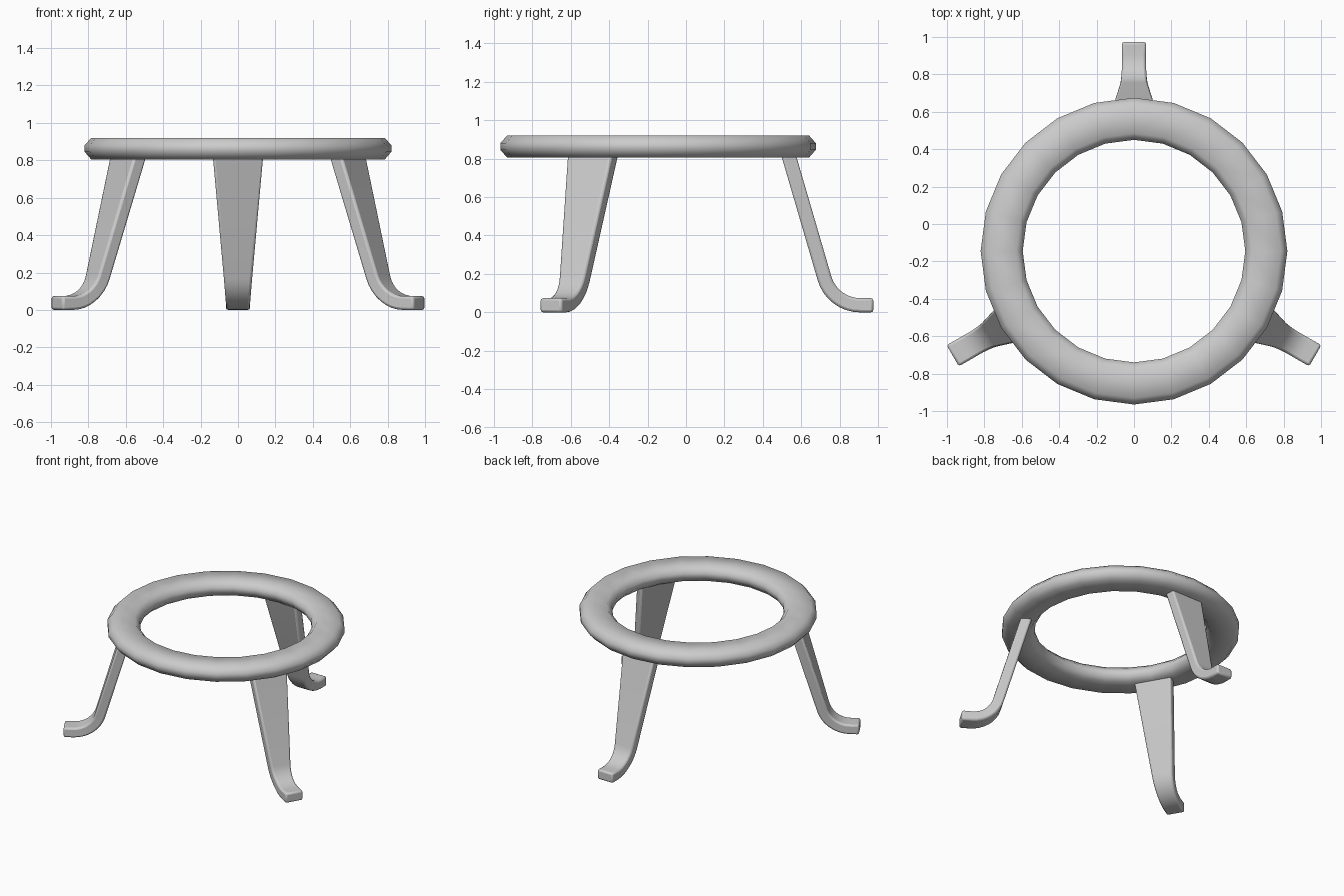
import bpy, bmesh, math
from mathutils import Vector, Matrix

if "Cube" in bpy.data.objects:
    bpy.data.objects.remove(bpy.data.objects["Cube"])

CENTRE = Vector((0, -0.145, 0))


def make_object(name, bm, angle):
    bmesh.ops.recalc_face_normals(bm, faces=bm.faces)
    me = bpy.data.meshes.new(name)
    bm.to_mesh(me)
    bm.free()
    ob = bpy.data.objects.new(name, me)
    bpy.context.collection.objects.link(ob)
    bpy.ops.object.select_all(action='DESELECT')
    bpy.context.view_layer.objects.active = ob
    ob.select_set(True)
    bpy.ops.object.shade_smooth_by_angle(angle=math.radians(angle))
    return ob


def skin(bm, loops, closed):
    # Bridge a series of equal closed vertex loops
    n = len(loops[0])
    count = len(loops) if closed else len(loops) - 1
    for i in range(count):
        a, b = loops[i], loops[(i + 1) % len(loops)]
        for j in range(n):
            k = (j + 1) % n
            bm.faces.new((a[j], a[k], b[k], b[j]))
    if not closed:
        bm.faces.new(loops[0])
        bm.faces.new(loops[-1][::-1])


# Top ring: 24-sided sweep of a chamfered section
section = [(0.82, 0.845), (0.82, 0.88), (0.785, 0.92), (0.63, 0.92),
           (0.595, 0.88), (0.595, 0.845), (0.63, 0.805), (0.785, 0.805)]
bm = bmesh.new()
rings = []
for i in range(24):
    a = math.tau * i / 24
    rings.append([bm.verts.new(CENTRE + Vector((r * math.cos(a), r * math.sin(a), z)))
                  for r, z in section])
skin(bm, rings, True)
make_object("top_ring", bm, 60)

# Leg centreline as (radius, height): straight shank, rounded ankle, flat foot
T = 0.074
slope = Vector((0.28, -0.96)).normalized()
ankle = Vector((0.906, T / 2))
turn = math.acos(slope.x)
tangent = 0.145
R = tangent / math.tan(turn / 2)
top = ankle - slope * ((0.825 - ankle.y) / -slope.y)
path = [(top, slope)]
arc_centre = Vector((ankle.x + tangent, ankle.y + R))
for i in range(9):
    a = turn * (1 - i / 8)
    d = Vector((math.cos(a), -math.sin(a)))
    path.append((arc_centre - Vector((-d.y, d.x)) * R, d))
path.append((Vector((1.119, T / 2)), Vector((1, 0))))


def half_width(z):
    return 0.065 + 0.068 * max(0, (z - 0.06) / 0.75)


# Three flared legs, spaced evenly round the ring
for name, angle in (("back_leg", 0), ("front_left_leg", 120), ("front_right_leg", 240)):
    bm = bmesh.new()
    loops = []
    for p, d in path:
        n = Vector((-d.y, d.x)) * T / 2
        w = half_width(p.y)
        loops.append([bm.verts.new((x, q.x, q.y)) for x, q in
                      ((-w, p - n), (w, p - n), (w, p + n), (-w, p + n))])
    skin(bm, loops, False)
    bm.transform(Matrix.Translation(CENTRE) @ Matrix.Rotation(math.radians(angle), 4, 'Z'))
    leg = make_object(name, bm, 35)
    bevel = leg.modifiers.new("soft_edges", 'BEVEL')
    bevel.width = 0.013
    bevel.segments = 2
    bevel.limit_method = 'ANGLE'
    bevel.angle_limit = math.radians(40)
